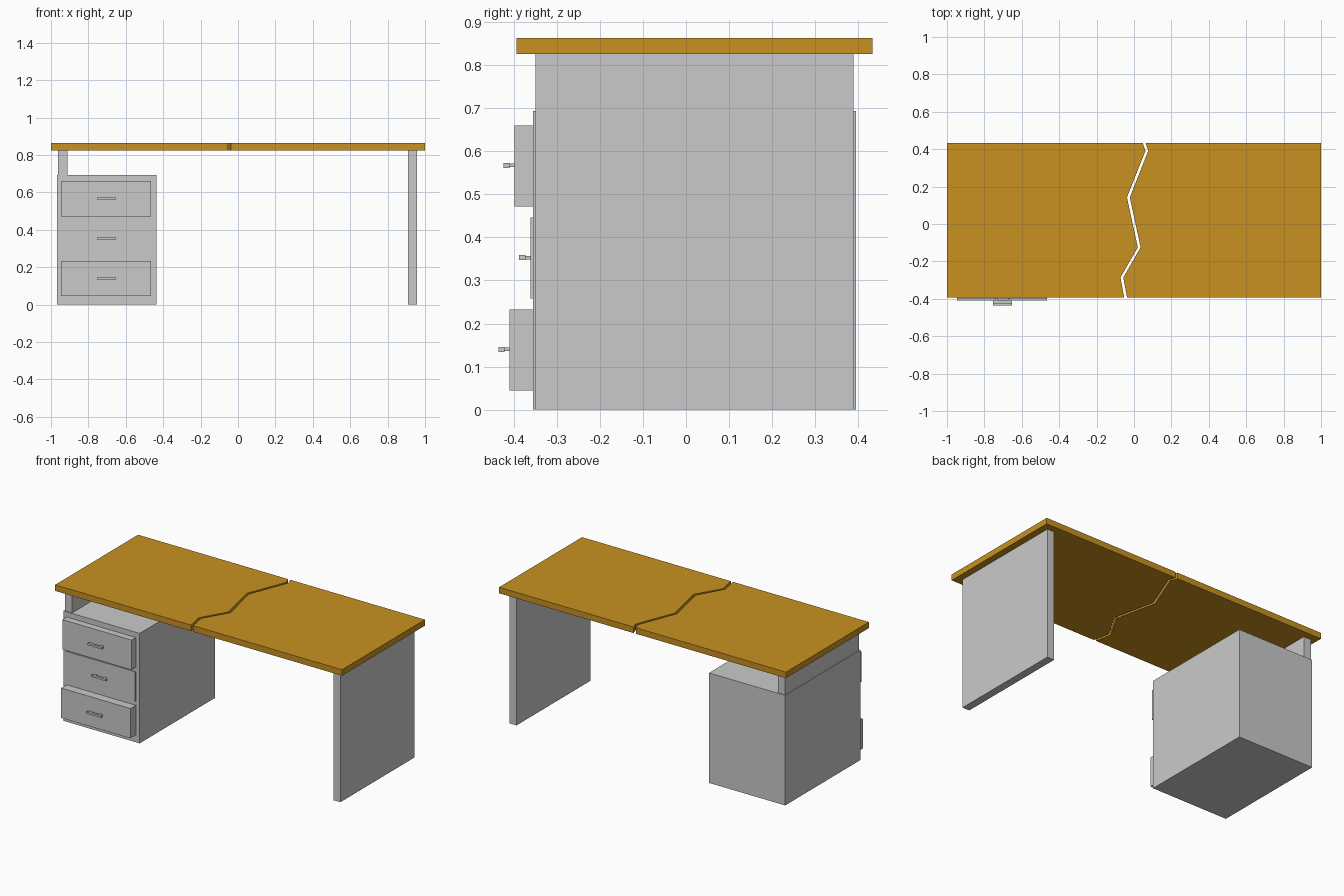
import bpy
import bmesh

cube = bpy.data.objects.get("Cube")
if cube:
    bpy.data.objects.remove(cube, do_unlink=True)


def make_material(name, rgb):
    mat = bpy.data.materials.new(name)
    mat.use_nodes = True
    color = (*rgb, 1.0)
    mat.diffuse_color = color
    mat.node_tree.nodes["Principled BSDF"].inputs["Base Color"].default_value = color
    return mat


def prism(name, outline, z0, z1, mat):
    """Extrude a flat outline from z0 up to z1."""
    bm = bmesh.new()
    face = bm.faces.new([bm.verts.new((x, y, z0)) for x, y in outline])
    top = bmesh.ops.extrude_face_region(bm, geom=[face])["geom"]
    verts = [v for v in top if isinstance(v, bmesh.types.BMVert)]
    bmesh.ops.translate(bm, verts=verts, vec=(0, 0, z1 - z0))
    bmesh.ops.recalc_face_normals(bm, faces=bm.faces)
    mesh = bpy.data.meshes.new(name)
    bm.to_mesh(mesh)
    bm.free()
    mesh.materials.append(mat)
    obj = bpy.data.objects.new(name, mesh)
    bpy.context.collection.objects.link(obj)
    return obj


def box(name, x, y, z, mat):
    outline = [(x[0], y[0]), (x[1], y[0]), (x[1], y[1]), (x[0], y[1])]
    return prism(name, outline, z[0], z[1], mat)


wood = make_material("golden wood", (0.58, 0.283, 0.015))
grey = make_material("light grey", (0.59, 0.59, 0.59))

# Tabletop in two halves separated by a zigzag gap
FRONT, BACK = -0.393, 0.433
TOP = (0.825, 0.863)
crack = [(-0.045, FRONT), (-0.065, -0.286), (0.028, -0.125),
         (-0.03, 0.142), (0.069, 0.392), (0.054, BACK)]
for name, side in (("tabletop_right", -1), ("tabletop_left", 1)):
    edge = [(x + side * 0.0075, y) for x, y in crack]
    prism(name, edge + [(side, BACK), (side, FRONT)], *TOP, wood)

# Side panels carrying the top
for name, x in (("side_panel_right", (-0.963, -0.912)),
                ("side_panel_left", (0.909, 0.958))):
    box(name, x, (-0.349, 0.389), (0, TOP[0]), grey)

# Drawer cabinet
CABINET_FRONT = -0.355
box("cabinet", (-0.968, -0.437), (CABINET_FRONT, 0.395), (0, 0.693), grey)

# Drawers, each pulled out a different amount, with bar handles
for name, z, front in (("bottom", 0.045, -0.409),
                       ("middle", 0.258, -0.361),
                       ("top", 0.472, -0.398)):
    box(name + "_drawer", (-0.946, -0.464), (front, CABINET_FRONT + 0.01),
        (z, z + 0.188), grey)
    mid = z + 0.095
    box(name + "_handle_bar", (-0.754, -0.651), (front - 0.026, front - 0.012),
        (mid - 0.006, mid + 0.006), grey)
    for side, x in (("right", -0.742), ("left", -0.674)):
        box(f"{name}_handle_post_{side}", (x, x + 0.011), (front - 0.013, front + 0.002),
            (mid - 0.004, mid + 0.004), grey)
